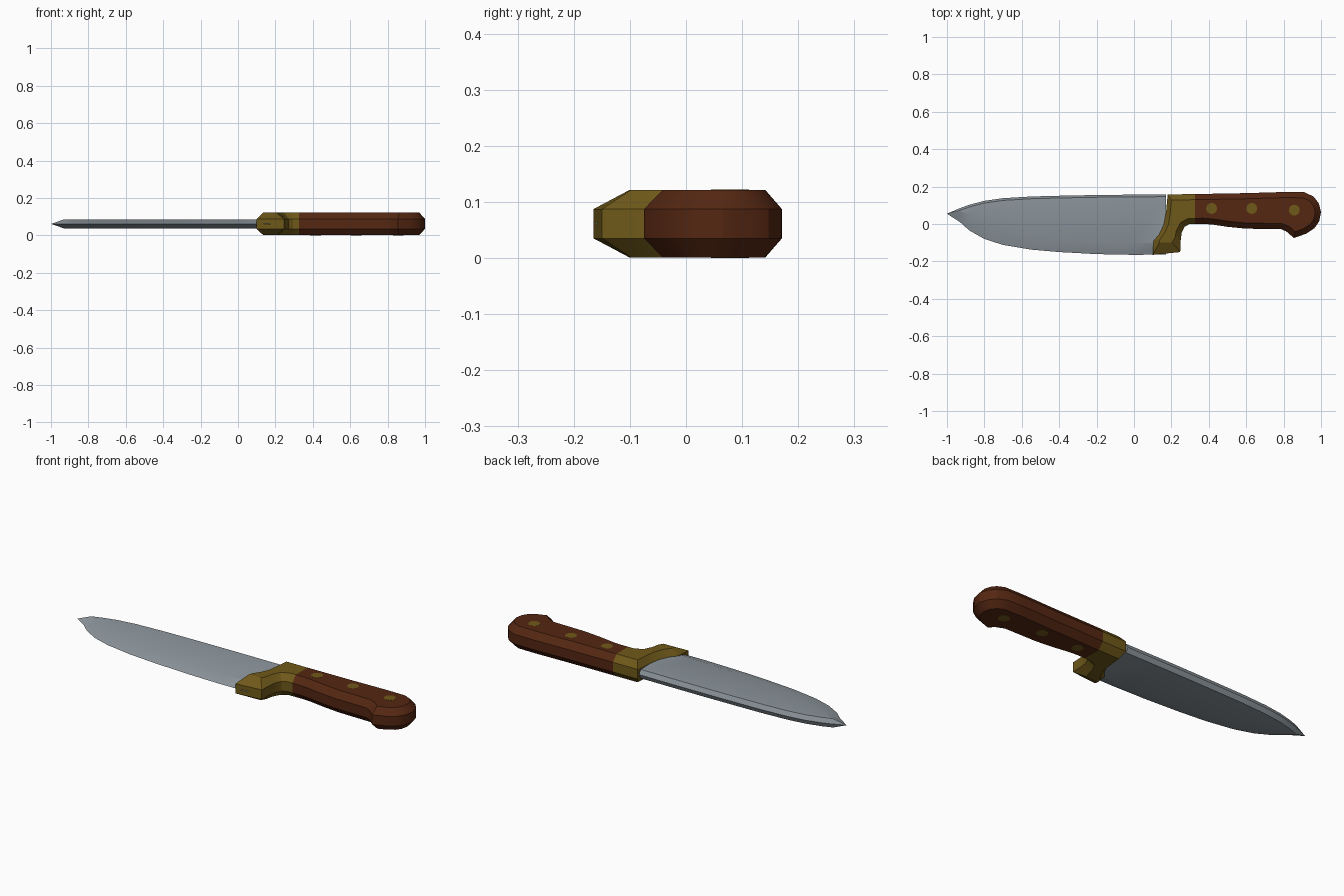
import bpy, bmesh, math
from mathutils import Vector

if "Cube" in bpy.data.objects:
    bpy.data.objects.remove(bpy.data.objects["Cube"])

ZC = 0.061  # mid-plane height of the knife


def material(name, rgb):
    m = bpy.data.materials.new(name)
    m.diffuse_color = (*rgb, 1)
    m.use_nodes = True
    m.node_tree.nodes["Principled BSDF"].inputs["Base Color"].default_value = m.diffuse_color
    return m


steel = material("steel", (0.27, 0.31, 0.34))
brass = material("brass", (0.16, 0.10, 0.01))
wood = material("wood", (0.09, 0.02, 0.006))


def finish(bm, name, mat, angle=25):
    bmesh.ops.remove_doubles(bm, verts=bm.verts, dist=1e-5)
    bmesh.ops.recalc_face_normals(bm, faces=bm.faces)
    me = bpy.data.meshes.new(name)
    bm.to_mesh(me)
    bm.free()
    me.materials.append(mat)
    ob = bpy.data.objects.new(name, me)
    bpy.context.collection.objects.link(ob)
    bpy.ops.object.select_all(action='DESELECT')
    ob.select_set(True)
    bpy.context.view_layer.objects.active = ob
    bpy.ops.object.shade_smooth_by_angle(angle=math.radians(angle))
    return ob


def skin(bm, rings):
    """Join closed rings of points into a tube with end caps."""
    vs = [[bm.verts.new(p) for p in r] for r in rings]
    n = len(vs[0])
    for a, b in zip(vs, vs[1:]):
        for i in range(n):
            j = (i + 1) % n
            bm.faces.new((a[i], a[j], b[j], b[i]))
    bm.faces.new(vs[0])
    bm.faces.new(vs[-1])


def chamfered_slab(name, pts, mat, inset=0.03):
    """Clockwise open outline; points may carry their own inner point."""
    P = [Vector(p[:2]) for p in pts]
    inner = []
    for i, p in enumerate(P):
        if len(pts[i]) == 4:
            inner.append(Vector(pts[i][2:]))
            continue
        dirs = []
        if i > 0:
            dirs.append((p - P[i - 1]).normalized())
        if i < len(P) - 1:
            dirs.append((P[i + 1] - p).normalized())
        if len(dirs) == 1:                      # ends meet the neighbour flush
            dirs = [Vector((math.copysign(1, dirs[0].x), 0))]
        norms = [Vector((d.y, -d.x)) for d in dirs]
        n = sum(norms, Vector((0, 0))).normalized()
        inner.append(p + n * inset / max(n.dot(norms[0]), 0.7))
    rings = [[(q.x, q.y, ZC + dz) for q in ring] for ring, dz in
             ((inner, -0.0605), (P, -0.026), (P, 0.026), (inner, 0.0605))]
    bm = bmesh.new()
    skin(bm, rings)
    return finish(bm, name, mat)


# Blade: diamond-like section lofted along x (x, spine y, ridge y, edge y)
stations = [
    (-0.93, 0.085, 0.068, 0.010), (-0.88, 0.103, 0.050, -0.035),
    (-0.80, 0.124, 0.020, -0.080), (-0.70, 0.138, -0.015, -0.112),
    (-0.55, 0.147, -0.052, -0.137), (-0.40, 0.151, -0.075, -0.150),
    (-0.20, 0.155, -0.092, -0.161), (0.00, 0.157, -0.100, -0.165),
    (0.17, 0.158, -0.105, -0.163)]
bm = bmesh.new()
rings = [[(-1, 0.055, ZC)] * 6]
for x, top, ridge, edge in stations:
    t = 0.024
    rings.append([(x, edge, ZC), (x, ridge, ZC + t), (x, top - 0.012, ZC + t),
                  (x, top, ZC), (x, top - 0.012, ZC - t), (x, ridge, ZC - t)])
# the tip collapses to one point, so build it as a fan
tip = bm.verts.new(rings[0][0])
skin(bm, rings[1:])
bm.verts.ensure_lookup_table()
bm.faces.ensure_lookup_table()
cap = next(f for f in bm.faces if len(f.verts) == 6
           and all(abs(v.co.x + 0.93) < 1e-4 for v in f.verts))
loop = list(cap.verts)
bm.faces.remove(cap)
for i in range(6):
    bm.faces.new((loop[i], loop[(i + 1) % 6], tip))
finish(bm, "blade", steel, 20)

# Bolster with finger guard
chamfered_slab("bolster", [
    (0.325, 0.0), (0.295, -0.001), (0.27, -0.015), (0.255, -0.045),
    (0.25, -0.085, 0.22, -0.07), (0.247, -0.15, 0.205, -0.098),
    (0.10, -0.165, 0.135, -0.10), (0.105, -0.09, 0.14, -0.08),
    (0.135, -0.055, 0.165, -0.045), (0.16, 0.0, 0.185, 0.0),
    (0.172, 0.07, 0.195, 0.07), (0.18, 0.158, 0.20, 0.128),
    (0.325, 0.16)], brass)

# Handle
chamfered_slab("handle", [
    (0.325, 0.16), (0.60, 0.165), (0.80, 0.171), (0.91, 0.17),
    (0.96, 0.147), (0.988, 0.11), (1.0, 0.065), (0.99, 0.015),
    (0.965, -0.022), (0.92, -0.052), (0.855, -0.075), (0.815, -0.04),
    (0.785, -0.027), (0.60, -0.025), (0.50, -0.015), (0.42, -0.003),
    (0.37, 0.001), (0.325, 0.0)], wood)

# Rivets through the handle
for i, (x, y) in enumerate(((0.415, 0.083), (0.63, 0.083), (0.857, 0.074))):
    bpy.ops.mesh.primitive_cylinder_add(vertices=24, radius=0.029, depth=0.122,
                                        location=(x, y, ZC))
    ob = bpy.context.object
    ob.name = f"rivet_{i + 1}"
    ob.data.materials.append(brass)
    bpy.ops.object.shade_smooth_by_angle(angle=math.radians(30))
